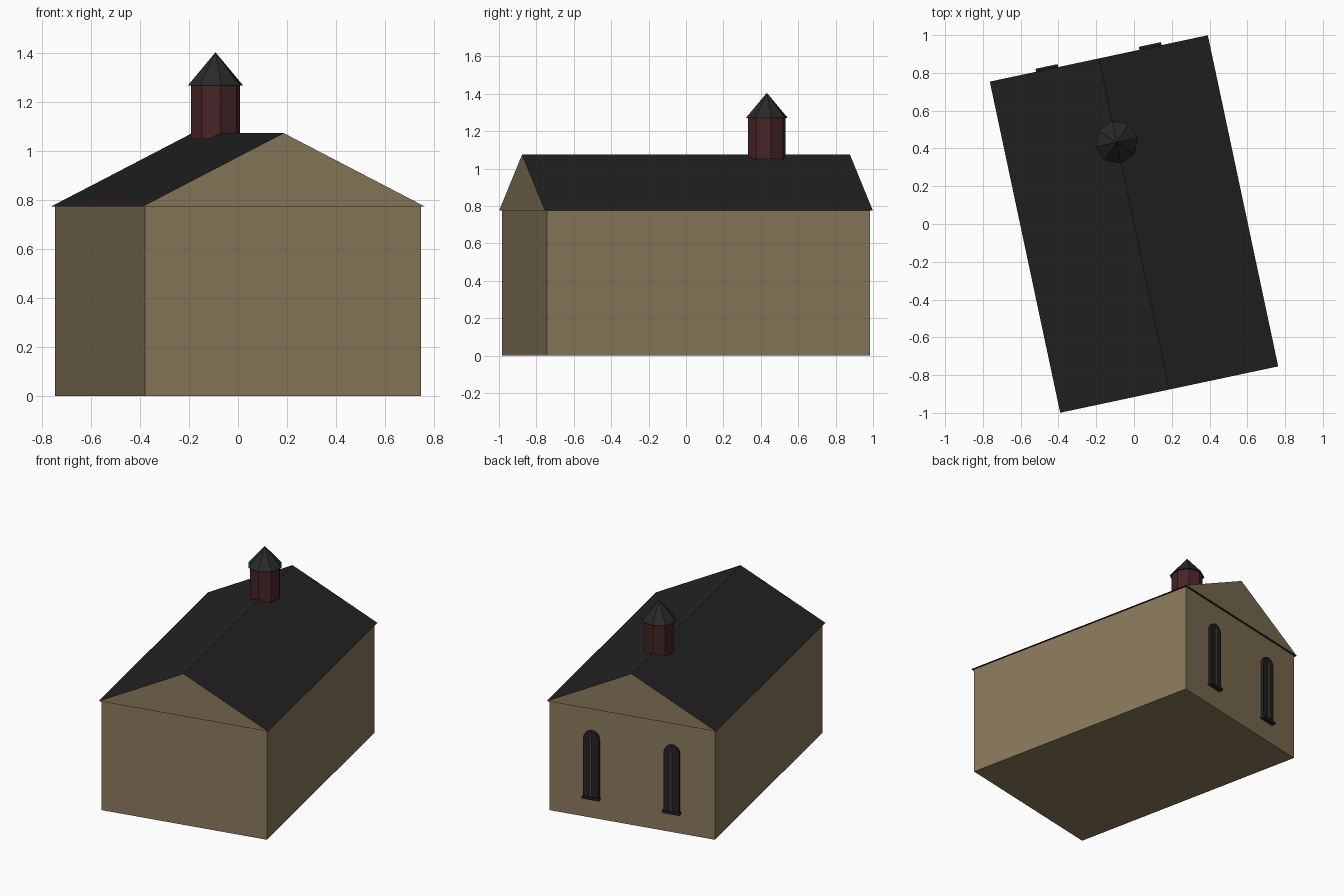
import bpy, bmesh
from math import sin, cos, pi, radians

cube = bpy.data.objects.get("Cube")
if cube:
    bpy.data.objects.remove(cube, do_unlink=True)

TURN = radians(12)          # whole building is turned about z
HALF_W, HALF_L, EAVE, RIDGE = 0.576, 0.882, 0.775, 1.075
OVERHANG = 0.014


def material(name, rgb):
    m = bpy.data.materials.new(name)
    m.use_nodes = True
    color = (*rgb, 1)
    m.diffuse_color = color
    m.node_tree.nodes["Principled BSDF"].inputs["Base Color"].default_value = color
    return m


tan = material("tan wall", (0.25, 0.19, 0.105))
black = material("black roofing", (0.016, 0.016, 0.016))
charcoal = material("charcoal cap", (0.021, 0.023, 0.022))
maroon = material("maroon wood", (0.062, 0.018, 0.02))
grey = material("grey mullion", (0.12, 0.11, 0.09))


def finish(name, bm, mats):
    bmesh.ops.recalc_face_normals(bm, faces=bm.faces)
    mesh = bpy.data.meshes.new(name)
    bm.to_mesh(mesh)
    bm.free()
    for m in mats:
        mesh.materials.append(m)
    ob = bpy.data.objects.new(name, mesh)
    ob.rotation_euler.z = TURN
    bpy.context.collection.objects.link(ob)
    return ob


def extrude_y(name, profile, y0, y1, *mats):
    """Extrude an (x, z) outline from y0 to y1."""
    bm = bmesh.new()
    face = bm.faces.new([bm.verts.new((x, y0, z)) for x, z in profile])
    new = bmesh.ops.extrude_face_region(bm, geom=[face])["geom"]
    verts = [v for v in new if isinstance(v, bmesh.types.BMVert)]
    bmesh.ops.translate(bm, verts=verts, vec=(0, y1 - y0, 0))
    return finish(name, bm, mats)


def rect(x, w, z0, z1):
    return [(x - w / 2, z0), (x + w / 2, z0), (x + w / 2, z1), (x - w / 2, z1)]


def octagon(name, r_bottom, r_top, z0, z1, y, mat):
    bm = bmesh.new()
    bmesh.ops.create_cone(bm, cap_ends=True, segments=8, radius1=r_bottom,
                          radius2=r_top, depth=z1 - z0)
    bmesh.ops.translate(bm, verts=bm.verts, vec=(0, y, (z0 + z1) / 2))
    return finish(name, bm, [mat])


# Walls
extrude_y("walls", rect(0, 2 * HALF_W, 0, EAVE), -HALF_L, HALF_L, tan)

# Roof prism: dark slopes, tan gable ends
eave = HALF_W + OVERHANG
end = HALF_L + OVERHANG
roof = extrude_y("roof", [(-eave, EAVE), (eave, EAVE), (0, RIDGE)],
                 -end, end, black, tan)
for p in roof.data.polygons:
    p.material_index = 1 if abs(p.normal.y) > 0.5 else 0

# Cupola
octagon("cupola_body", 0.103, 0.103, 1.05, 1.272, 0.442, maroon)
octagon("cupola_cap", 0.115, 0, 1.27, 1.405, 0.442, charcoal)

# Arched windows in the back wall
WIN_W, SILL_Z, TOP_Z = 0.108, 0.15, 0.62
r = WIN_W / 2
for side, x in (("left", 0.28), ("right", -0.28)):
    arch = [(x + r * cos(pi * i / 8), TOP_Z - r + r * sin(pi * i / 8)) for i in range(9)]
    outline = [(x - r, SILL_Z), (x + r, SILL_Z)] + arch
    extrude_y(side + "_window", outline, HALF_L - 0.01, 0.902, black)
    extrude_y(side + "_window_mullion", rect(x, 0.009, SILL_Z, TOP_Z - 0.04),
              0.9, 0.906, grey)
    extrude_y(side + "_window_sill", rect(x, 0.12, SILL_Z - 0.012, SILL_Z + 0.006),
              HALF_L - 0.01, 0.912, black)
